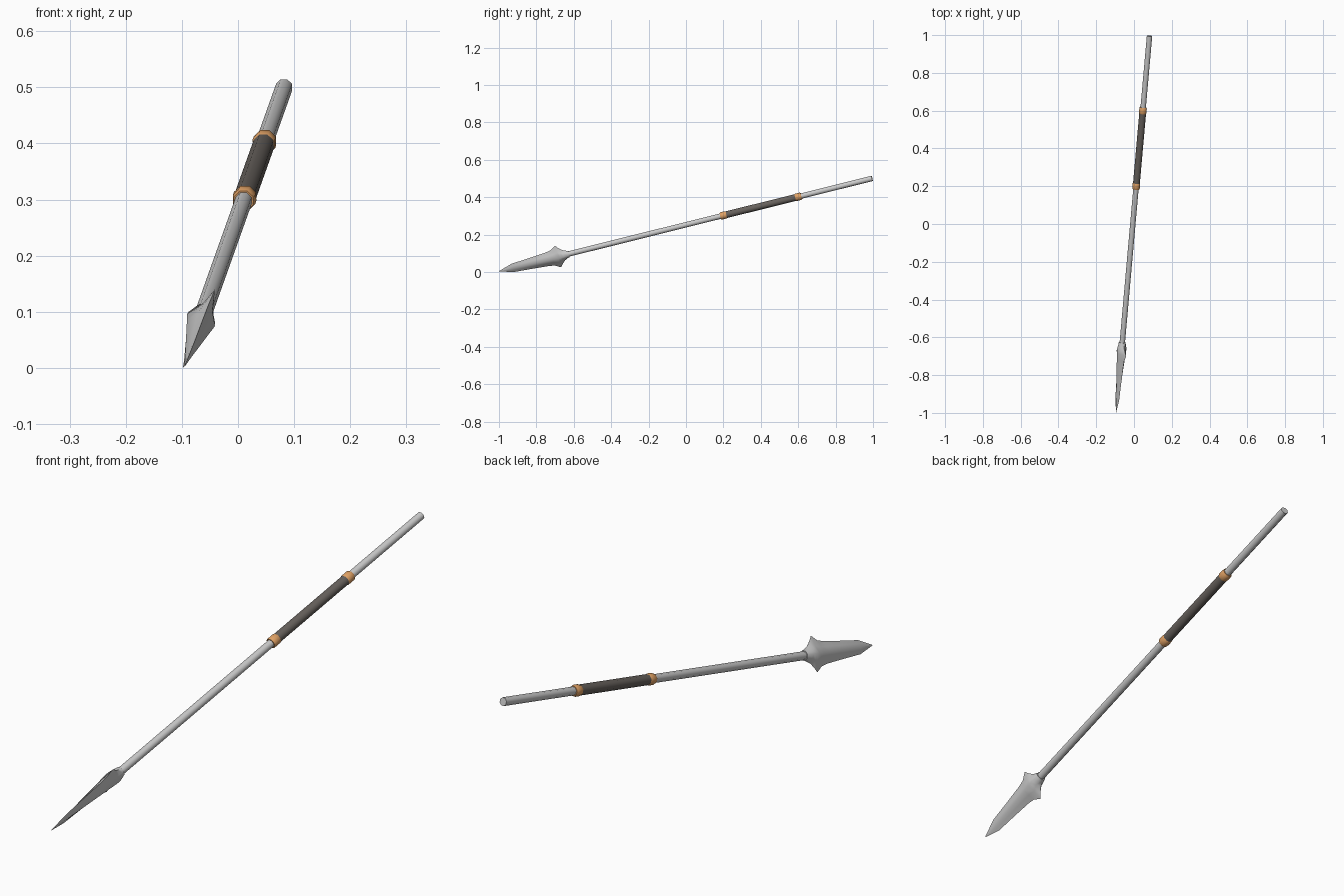
import bpy, bmesh, math
from mathutils import Vector, Matrix

if "Cube" in bpy.data.objects:
    bpy.data.objects.remove(bpy.data.objects["Cube"])

# Local frame: distance along the spear from its tip, tilted into place
TIP = Vector((-0.095, -1.0, 0.0035))
U = Vector((0.0888, 1.0, 0.249)).normalized()
S = Vector((U.y, -U.x, 0)).normalized()
V = S.cross(U)
FRAME = Matrix((S, V, U)).transposed().to_4x4()
FRAME.translation = TIP


def material(name, rgb):
    m = bpy.data.materials.new(name)
    m.diffuse_color = (*rgb, 1)
    m.use_nodes = True
    m.node_tree.nodes["Principled BSDF"].inputs["Base Color"].default_value = m.diffuse_color
    return m


steel = material("grey steel", (0.60, 0.60, 0.60))
leather = material("dark leather", (0.135, 0.12, 0.108))
copper = material("copper", (0.75, 0.36, 0.13))


def loft(name, rings, mat, smooth):
    """Skin a list of (distance, list of 2D points) and cap both ends."""
    bm = bmesh.new()
    loops = [[bm.verts.new((x, y, t)) for x, y in pts] for t, pts in rings]
    n = len(loops[0])
    for a, b in zip(loops, loops[1:]):
        for i in range(n):
            j = (i + 1) % n
            bm.faces.new((a[i], a[j], b[j], b[i]))
    bm.faces.new(loops[0][::-1])
    bm.faces.new(loops[-1])
    bmesh.ops.recalc_face_normals(bm, faces=bm.faces)
    bm.transform(FRAME)
    me = bpy.data.meshes.new(name)
    bm.to_mesh(me)
    bm.free()
    me.materials.append(mat)
    ob = bpy.data.objects.new(name, me)
    bpy.context.collection.objects.link(ob)
    bpy.context.view_layer.objects.active = ob
    ob.select_set(True)
    bpy.ops.object.shade_smooth_by_angle(angle=math.radians(smooth))
    ob.select_set(False)
    return ob


def octagon(r):
    return [(r * math.cos((i + .5) * math.pi / 4), r * math.sin((i + .5) * math.pi / 4))
            for i in range(8)]


def rod(name, profile, mat):
    return loft(name, [(t, octagon(r)) for t, r in profile], mat, 60)


def blade_section(width, thick, diag):
    """Lozenge rolled about the shaft; diag sets how full the flanks are."""
    a = math.radians(24.5)
    pts = []
    for i in range(8):
        c, s = math.cos(i * math.pi / 4), math.sin(i * math.pi / 4)
        k = diag / 0.7071 if i % 2 else 1
        w, h = width * c * k, thick * s * k
        pts.append((w * math.sin(a) + h * math.cos(a), w * math.cos(a) - h * math.sin(a)))
    return pts


# Shaft, grip and the two collars
rod("shaft", [(0.36, 0.0155), (2.064, 0.0155)], steel)
rod("grip", [(1.245, 0.0195), (1.655, 0.0195)], leather)
for name, mid in (("front_collar", 1.243), ("rear_collar", 1.655)):
    rod(name, [(mid - 0.018, 0.0185), (mid - 0.011, 0.0215),
               (mid + 0.011, 0.0215), (mid + 0.018, 0.0185)], copper)

# Spearhead: distance, half width, half thickness, flank fullness
HEAD = [(0.0, 0.0006, 0.0006, 0.5), (0.075, 0.025, 0.006, 0.5),
        (0.17, 0.032, 0.0135, 0.5), (0.265, 0.040, 0.021, 0.5),
        (0.297, 0.046, 0.0235, 0.48), (0.327, 0.065, 0.026, 0.42),
        (0.341, 0.047, 0.027, 0.48), (0.357, 0.031, 0.026, 0.55),
        (0.378, 0.021, 0.0205, 0.70), (0.386, 0.019, 0.019, 0.70)]
loft("spearhead", [(t, blade_section(w, h, d)) for t, w, h, d in HEAD], steel, 65)
